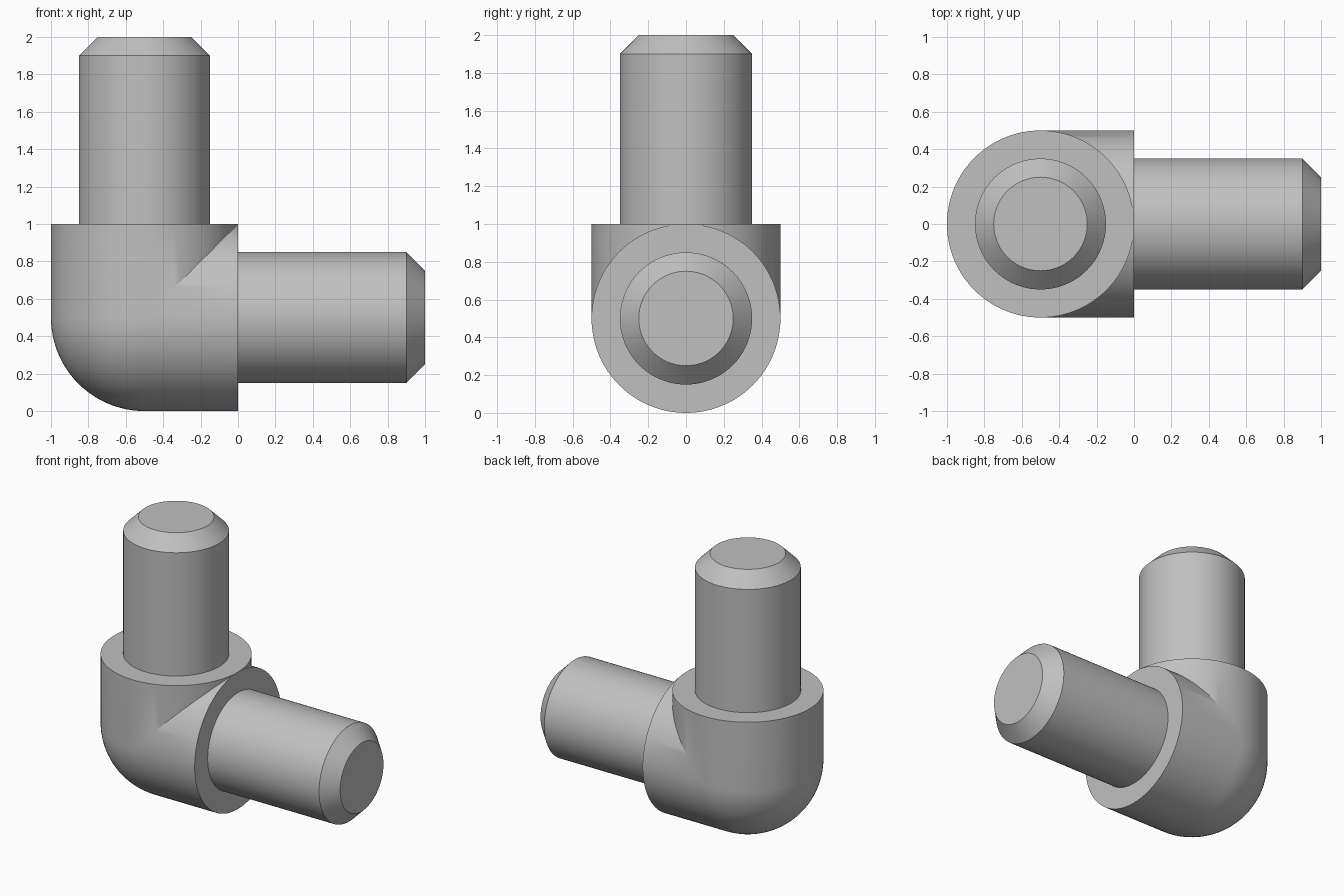
import bpy, bmesh, math
from mathutils import Vector

if "Cube" in bpy.data.objects:
    bpy.data.objects.remove(bpy.data.objects["Cube"], do_unlink=True)

SEGMENTS = 96
R = 0.5                                # elbow radius
CENTRE = Vector((-0.5, 0, 0.5))        # where the two axes meet

grey = bpy.data.materials.new("plain grey")
grey.use_nodes = True
grey.diffuse_color = (0.53, 0.53, 0.53, 1)
grey.node_tree.nodes["Principled BSDF"].inputs["Base Color"].default_value = grey.diffuse_color


def revolve(profile):
    """Turn a (radius, height) profile around the z axis."""
    bm = bmesh.new()
    verts = [bm.verts.new((r, 0, z)) for r, z in profile]
    edges = [bm.edges.new(pair) for pair in zip(verts, verts[1:])]
    bmesh.ops.spin(bm, geom=verts + edges, cent=(0, 0, 0), axis=(0, 0, 1),
                   angle=math.tau, steps=SEGMENTS)
    bmesh.ops.remove_doubles(bm, verts=bm.verts, dist=1e-4)
    return bm


def swap_axes(verts):
    """Reflect across the 45 degree mitre plane."""
    for v in verts:
        v.co.x, v.co.z = v.co.z, v.co.x


def finish(bm, name):
    bmesh.ops.recalc_face_normals(bm, faces=bm.faces)
    mesh = bpy.data.meshes.new(name)
    bm.to_mesh(mesh)
    bm.free()
    mesh.materials.append(grey)
    obj = bpy.data.objects.new(name, mesh)
    obj.location = CENTRE
    bpy.context.collection.objects.link(obj)
    bpy.ops.object.select_all(action="DESELECT")
    obj.select_set(True)
    bpy.context.view_layer.objects.active = obj
    bpy.ops.object.shade_smooth_by_angle(angle=math.radians(25))


# Elbow: round-ended collar, cut on the mitre plane and reflected
arc = [(R * math.cos(a), -R * math.sin(a))
       for a in (math.pi / 2 * i / 24 for i in range(25))]
bm = revolve([(0.35, R), (R, R)] + arc)
bmesh.ops.bisect_plane(bm, geom=bm.verts[:] + bm.edges[:] + bm.faces[:], dist=1e-5,
                       plane_co=(0, 0, 0), plane_no=(1, 0, -1), clear_outer=True)
copy = bmesh.ops.duplicate(bm, geom=bm.verts[:] + bm.edges[:] + bm.faces[:])["geom"]
copied_faces = [g for g in copy if isinstance(g, bmesh.types.BMFace)]
swap_axes([g for g in copy if isinstance(g, bmesh.types.BMVert)])
bmesh.ops.reverse_faces(bm, faces=copied_faces)
bmesh.ops.remove_doubles(bm, verts=bm.verts, dist=1e-4)
finish(bm, "elbow")

# Chamfered pins: one upright, one pointing sideways
for name, sideways in (("upright_pin", False), ("side_pin", True)):
    bm = revolve([(0, 1.5), (0.25, 1.5), (0.35, 1.4), (0.35, R)])
    if sideways:
        swap_axes(bm.verts)
    finish(bm, name)
